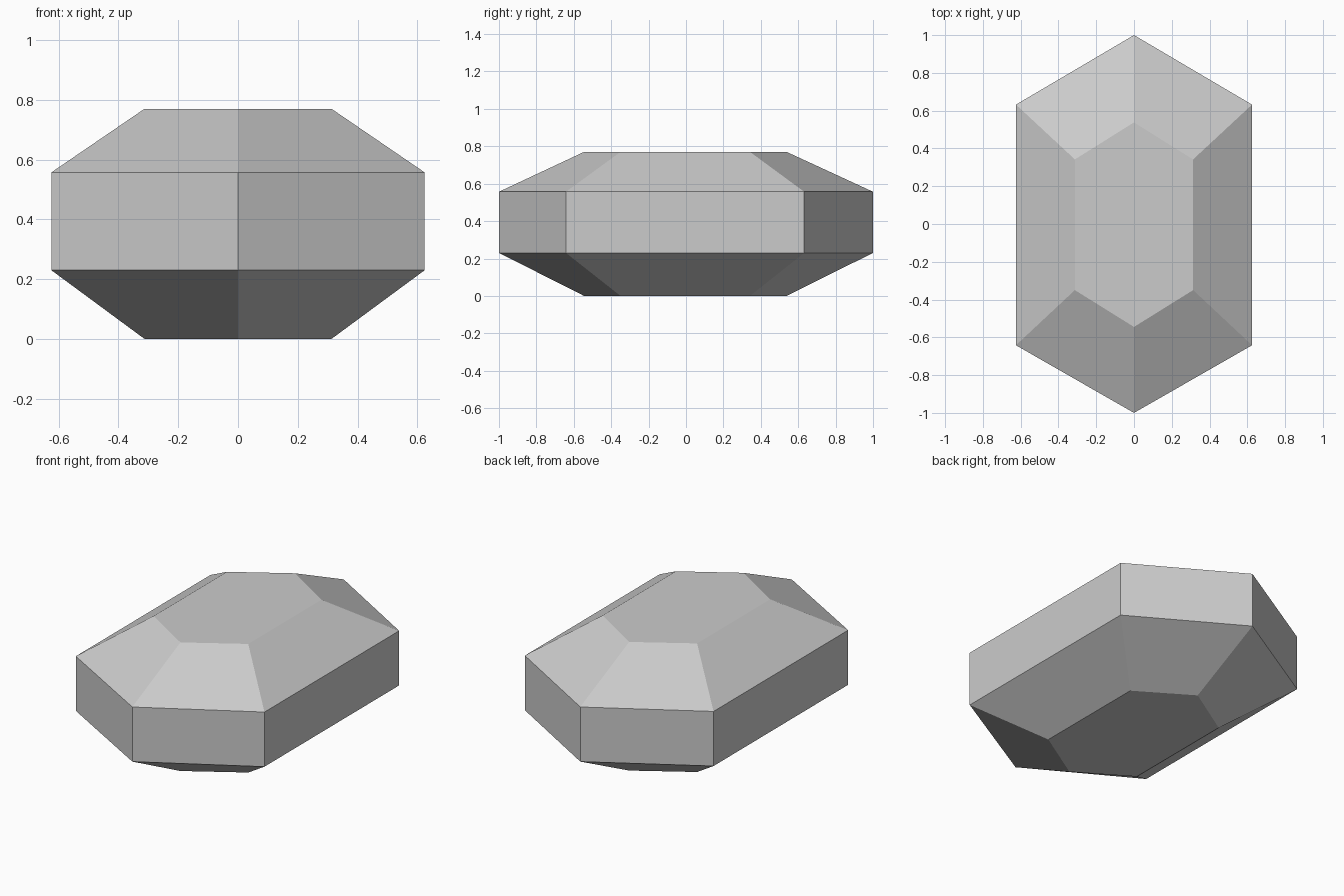
import bpy
import bmesh

cube = bpy.data.objects.get("Cube")
if cube:
    bpy.data.objects.remove(cube, do_unlink=True)

# Plain grey stone
grey = bpy.data.materials.new("grey_stone")
grey.use_nodes = True
color = (0.6, 0.6, 0.6, 1)
grey.diffuse_color = color
grey.node_tree.nodes["Principled BSDF"].inputs["Base Color"].default_value = color


def hexagon(bm, z, half_width, back, front, back_tip, front_tip):
    """Ring of an elongated hexagon, counter-clockwise from the front tip."""
    points = [(0, front_tip), (half_width, front), (half_width, back),
              (0, back_tip), (-half_width, back), (-half_width, front)]
    return [bm.verts.new((x, y, z)) for x, y in points]


# Girdle rings are wide, the flat top and bottom tables are narrow
girdle = (0.625, 0.632, -0.642, 1.0, -1.0)
table = (0.313, 0.342, -0.35, 0.538, -0.545)
bm = bmesh.new()
rings = [hexagon(bm, z, *shape) for z, shape in
         ((0, table), (0.23, girdle), (0.557, girdle), (0.77, table))]

# Facets between the rings, then the two tables
for low, high in zip(rings, rings[1:]):
    for i in range(6):
        j = (i + 1) % 6
        bm.faces.new((low[i], low[j], high[j], high[i]))
bm.faces.new(rings[0][::-1])
bm.faces.new(rings[-1])
bmesh.ops.recalc_face_normals(bm, faces=bm.faces)

mesh = bpy.data.meshes.new("cut_gem")
bm.to_mesh(mesh)
bm.free()
mesh.materials.append(grey)
gem = bpy.data.objects.new("cut_gem", mesh)
bpy.context.collection.objects.link(gem)
